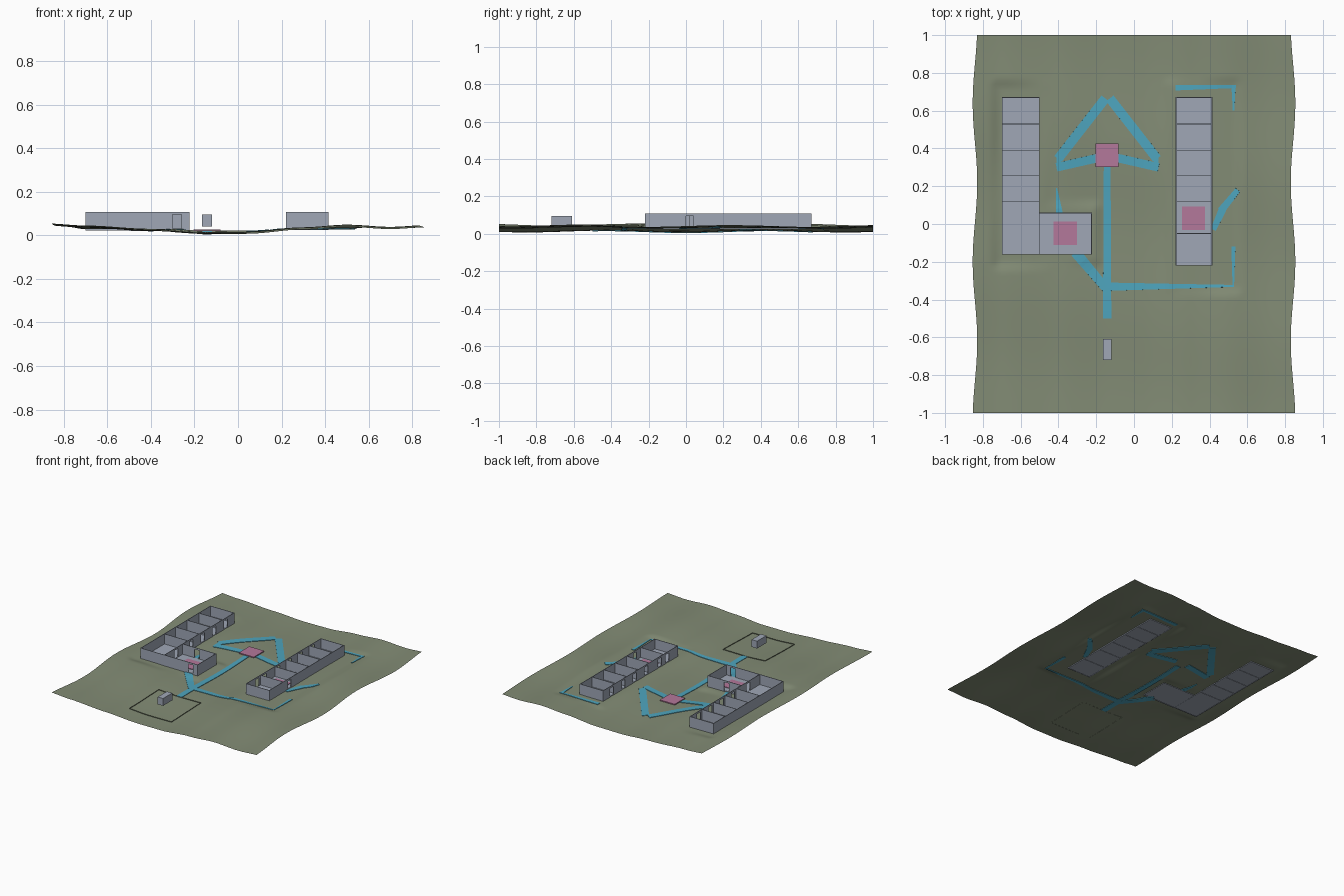
import bpy, bmesh, math
from mathutils import Vector

if "Cube" in bpy.data.objects:
    bpy.data.objects.remove(bpy.data.objects["Cube"])


def material(name, rgb):
    m = bpy.data.materials.new(name)
    m.diffuse_color = (*rgb, 1)
    m.use_nodes = True
    m.node_tree.nodes["Principled BSDF"].inputs["Base Color"].default_value = m.diffuse_color
    return m


GREEN = material("grass green", (0.225, 0.262, 0.178))
GREY = material("blue grey", (0.35, 0.39, 0.47))
BLUE = material("path blue", (0.076, 0.376, 0.515))
PINK = material("plaza pink", (0.456, 0.188, 0.328))


def finish(name, bm, mat):
    bmesh.ops.recalc_face_normals(bm, faces=bm.faces)
    me = bpy.data.meshes.new(name)
    bm.to_mesh(me)
    bm.free()
    me.materials.append(mat)
    ob = bpy.data.objects.new(name, me)
    bpy.context.collection.objects.link(ob)
    return ob


def add_box(bm, x0, x1, y0, y1, z0, z1):
    v = bmesh.ops.create_cube(bm, size=1)["verts"]
    for p in v:
        p.co = Vector(((x0 + x1) / 2 + p.co.x * (x1 - x0),
                       (y0 + y1) / 2 + p.co.y * (y1 - y0),
                       (z0 + z1) / 2 + p.co.z * (z1 - z0)))


# Ground height: a shallow valley across x, gentle waves along y, levelled pads
PROFILE = [(-0.87, 0.049), (-0.7, 0.040), (-0.4, 0.025), (-0.14, 0.012), (0.05, 0.013),
           (0.3, 0.032), (0.5, 0.044), (0.7, 0.034), (0.87, 0.042)]
PADS = [(-0.71, -0.49, -0.2, 0.72, 0.027), (-0.5, -0.21, -0.18, 0.08, 0.026),
        (0.2, 0.53, -0.33, 0.73, 0.029)]


def ground(x, y):
    z = PROFILE[-1][1]
    for (xa, za), (xb, zb) in zip(PROFILE, PROFILE[1:]):
        if x < xb:
            t = min(max((x - xa) / (xb - xa), 0), 1)
            z = za + (zb - za) * t * t * (3 - 2 * t)
            break
    z += 0.005 * math.cos(2 * math.pi * (y + 0.45) / 0.85 + 1.5 * x)
    for x0, x1, y0, y1, level in PADS:
        d = math.hypot(max(x0 - x, 0, x - x1), max(y0 - y, 0, y - y1))
        k = max(0, 1 - d / 0.05) * 0.85
        z += (level - z) * k
    return z


# Terrain sheet with wavy side edges
bm = bmesh.new()
NX, NY = 100, 116
rows = []
for j in range(NY + 1):
    y = -1 + 2 * j / NY
    half = 0.842 + 0.012 * math.cos(2 * math.pi * (y - 0.64) / 0.84)
    row = []
    for i in range(NX + 1):
        x = half * (2 * i / NX - 1)
        row.append(bm.verts.new((x, y, ground(x, y))))
    rows.append(row)
for a, b in zip(rows, rows[1:]):
    for i in range(NX):
        bm.faces.new((a[i], a[i + 1], b[i + 1], b[i])).smooth = True
finish("terrain", bm, GREEN)


# Paths draped on the ground: start, end, start width, end width
def path(name, a, b, wa, wb):
    bm = bmesh.new()
    a, b = Vector(a), Vector(b)
    side = (b - a).normalized().orthogonal()
    n = max(4, int((b - a).length / 0.02))
    prev = None
    for i in range(n + 1):
        t = i / n
        c, w = a.lerp(b, t), (wa + (wb - wa) * t) / 2
        pair = [bm.verts.new((p.x, p.y, ground(p.x, p.y))) for p in (c - side * w, c + side * w)]
        if prev:
            bm.faces.new((prev[0], prev[1], pair[1], pair[0]))
        prev = pair
    ob = finish(name, bm, BLUE)
    mod = ob.modifiers.new("thickness", "SOLIDIFY")
    mod.thickness, mod.offset = 0.007, 0


path("main_path", (-0.142, -0.5), (-0.142, 0.31), 0.044, 0.036)
for s, label in ((-1, "left"), (1, "right")):
    cx = -0.14
    path(label + "_diagonal_path", (cx + s * 0.012, 0.665), (cx + s * 0.262, 0.345), 0.05, 0.05)
    path(label + "_lower_path", (cx + s * 0.27, 0.30), (cx + s * 0.05, 0.35), 0.045, 0.045)
    path(label + "_link_path", (cx + s * 0.258, 0.29), (cx + s * 0.258, 0.37), 0.024, 0.024)
path("wing_north_path", (-0.41, 0.19), (-0.395, 0.06), 0.006, 0.035)
path("wing_south_path", (-0.31, -0.15), (-0.15, -0.34), 0.055, 0.045)
path("south_path", (-0.14, -0.332), (0.53, -0.328), 0.044, 0.010)
path("south_east_path", (0.526, -0.33), (0.526, -0.12), 0.008, 0.022)
path("east_path_low", (0.42, -0.03), (0.47, 0.08), 0.03, 0.04)
path("east_path_high", (0.46, 0.07), (0.55, 0.18), 0.04, 0.03)
path("north_path", (0.22, 0.722), (0.54, 0.728), 0.03, 0.016)
path("north_east_path", (0.527, 0.73), (0.527, 0.60), 0.022, 0.008)

# Buildings: roofless rooms with thin walls and door openings
TOP, LINTEL, T = 0.108, 0.095, 0.002


def wall(bm, axis, fixed, a, b, base, doors=()):
    def piece(u0, u1, z0, z1):
        if axis == "x":
            add_box(bm, u0, u1, fixed - T, fixed + T, z0, z1)
        else:
            add_box(bm, fixed - T, fixed + T, u0, u1, z0, z1)
    start = a
    for d in sorted(doors):
        piece(start, d - 0.02, base, TOP)
        piece(d - 0.02, d + 0.02, LINTEL, TOP)
        start = d + 0.02
    piece(start, b, base, TOP)


DIVIDERS = (0.53, 0.39, 0.255, 0.12)

bm = bmesh.new()
add_box(bm, -0.698, -0.502, -0.16, 0.67, 0.024, 0.032)
wall(bm, "y", -0.698, -0.162, 0.672, 0.022)
wall(bm, "y", -0.502, -0.162, 0.672, 0.022, [0.57, 0.43, 0.295, 0.16, -0.02])
for y in (-0.16, 0.67) + DIVIDERS:
    wall(bm, "x", y, -0.7, -0.5, 0.022)
finish("left_building", bm, GREY)

bm = bmesh.new()
add_box(bm, -0.5, -0.225, -0.16, 0.058, 0.023, 0.031)
wall(bm, "x", 0.058, -0.5, -0.223, 0.02, [-0.38])
wall(bm, "x", -0.16, -0.5, -0.223, 0.02, [-0.28])
wall(bm, "y", -0.225, -0.162, 0.06, 0.02)
finish("left_wing", bm, GREY)

bm = bmesh.new()
add_box(bm, 0.222, 0.413, -0.218, 0.67, 0.026, 0.034)
wall(bm, "y", 0.222, -0.22, 0.672, 0.024, [0.57, 0.43, 0.295, 0.16, 0.0, -0.09])
wall(bm, "y", 0.413, -0.22, 0.672, 0.024, [0.02])
for y in (-0.218, 0.67, -0.05) + DIVIDERS:
    wall(bm, "x", y, 0.22, 0.415, 0.024)
finish("right_building", bm, GREY)

# Raised entrance booth
bm = bmesh.new()
add_box(bm, -0.165, -0.12, -0.72, -0.61, 0.04, 0.095)
finish("entrance_booth", bm, GREY)

# Pink plazas
for name, x, y, z in (("court_plaza", -0.143, 0.365, 0.024), ("wing_plaza", -0.365, -0.05, 0.032),
                      ("right_plaza", 0.315, 0.03, 0.035)):
    bm = bmesh.new()
    add_box(bm, x - 0.062, x + 0.062, y - 0.062, y + 0.062, z - 0.004, z + 0.003)
    finish(name, bm, PINK)

# Low kerb around the booth yard
bm = bmesh.new()
corners = [(-0.31, -0.85), (0.04, -0.85), (0.04, -0.5), (-0.31, -0.5)]
for (ax, ay), (bx, by) in zip(corners, corners[1:] + corners[:1]):
    prev = None
    for i in range(19):
        x, y = ax + (bx - ax) * i / 18, ay + (by - ay) * i / 18
        g = ground(x, y)
        pair = bm.verts.new((x, y, g - 0.001)), bm.verts.new((x, y, g + 0.005))
        if prev:
            bm.faces.new((prev[0], pair[0], pair[1], prev[1]))
        prev = pair
finish("yard_kerb", bm, GREEN)
